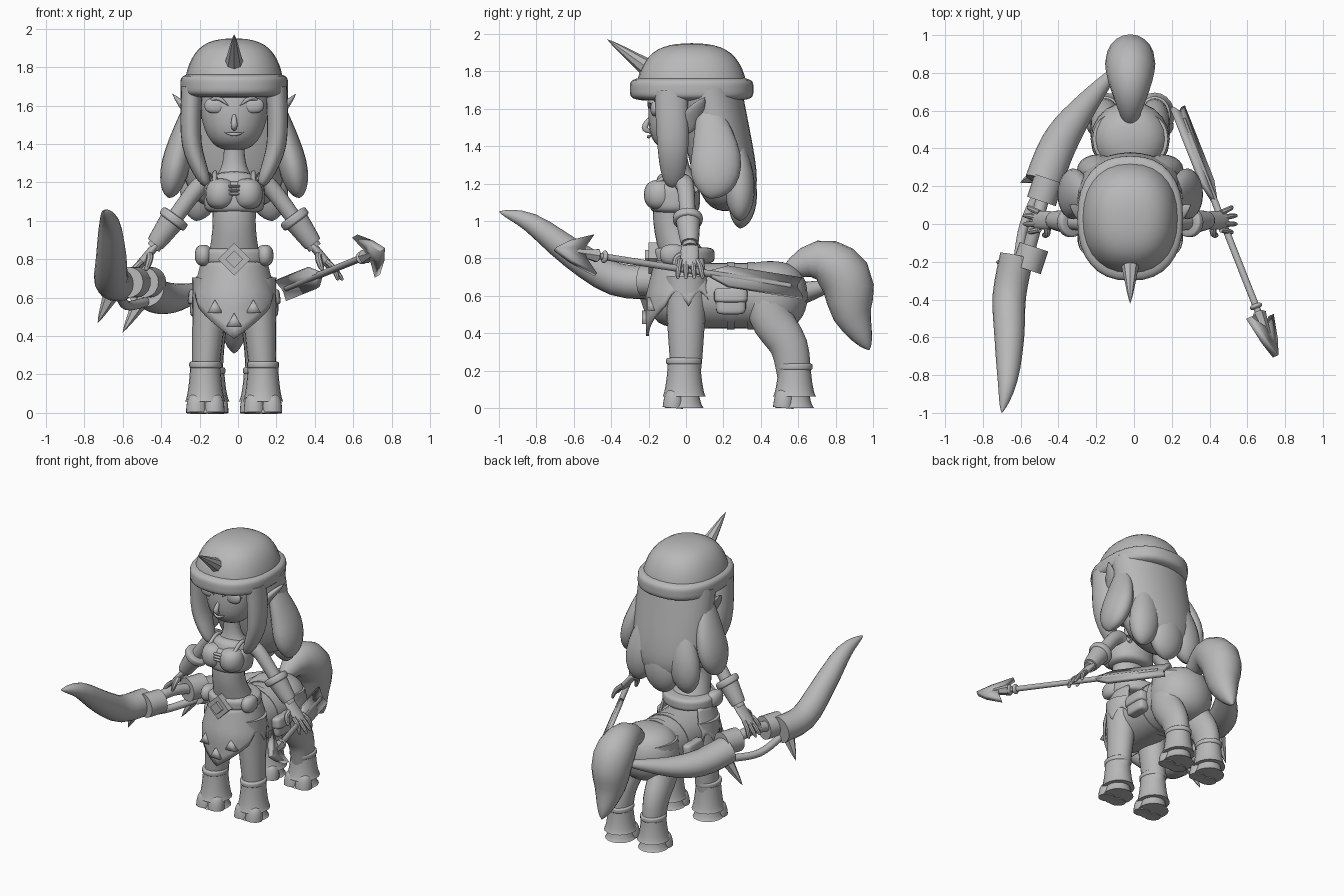
import bpy, math
from mathutils import Vector

if "Cube" in bpy.data.objects:
    bpy.data.objects.remove(bpy.data.objects["Cube"])

level = 0.48
gray = bpy.data.materials.new("plain gray")
gray.use_nodes = True
gray.diffuse_color = (level, level, level, 1)
gray.node_tree.nodes["Principled BSDF"].inputs["Base Color"].default_value = gray.diffuse_color
AXIS = Vector((-.02, 0, 0))
SIDEWAYS, BACK, UP = Vector((1, 0, 0)), Vector((0, 1, 0)), Vector((0, 0, 1))
made = []


# Radius rules along a path, from start to end
def straight(t): return 1
def taper(t): return 1 - t / 3
def cone(t): return 1 - t
def claw(t): return 1 - t ** 3
def dome(t): return math.sqrt(claw(t))
def crown(t): return math.sqrt(1 - t ** 2.4)
def bowl(t): return math.sqrt(1 - t ** 5)
def ball(t): return 2 * math.sqrt(t * (1 - t))
def lip(t): return (1 - (2 * t - 1) ** 4) ** .25
def spindle(t): return math.sin(math.pi * t)
def plume(t): return abs(spindle(t)) ** .85
def leaf(t): return abs(spindle(t ** 1.3)) ** .7
def bell(t): return (3 + t * t) / 4
def trumpet(t): return (2 + 3 * t ** 4) / 5
def hourglass(t): return (1 - .3 * spindle(t)) * math.sqrt(1 - t ** 12)


def add(name, verts, faces):
    mesh = bpy.data.meshes.new(name)
    mesh.from_pydata([Vector(v) + AXIS for v in verts], [], faces)
    mesh.materials.append(gray)
    ob = bpy.data.objects.new(name, mesh)
    bpy.context.collection.objects.link(ob)
    made.append(ob)
    return ob


def along(path, t):
    """Point on a smooth curve through the path points."""
    last = len(path) - 1
    i = min(int(t * last), last - 1)
    u = t * last - i
    a, b, c, d = (Vector(path[min(max(i + k, 0), last)]) for k in (-1, 0, 1, 2))
    return b + u / 2 * (c - a + u * (2 * a - 5 * b + 4 * c - d + u * (3 * (b - c) + d - a)))


def tube(name, path, radius, rule=straight, flat=1, ref=BACK, seg=20, square=1):
    """Sweep an ellipse along a path; flat scales its second radius."""
    rings = 18
    verts, faces = [], []
    for i in range(rings + 1):
        t = (1 - math.cos(math.pi * i / rings)) / 2
        heading = (along(path, min(t + .02, 1)) - along(path, max(t - .02, 0))).normalized()
        side = ref.cross(heading).normalized()
        rise = heading.cross(side)
        r = max(radius * rule(t), .002)
        for k in range(seg):
            a = math.tau * k / seg
            c, s = (math.copysign(abs(w) ** square, w) for w in (math.cos(a), math.sin(a)))
            verts.append(along(path, t) + side * c * r + rise * s * r * flat)
    for i in range(rings):
        for k in range(seg):
            a, b = i * seg + k, i * seg + (k + 1) % seg
            faces.append((a, b, b + seg, a + seg))
    end = rings * seg
    faces += [range(seg - 1, -1, -1), range(end, end + seg)]
    return add(name, verts, faces)


def pair(name, path, *args, **options):
    for side, s in (("left", 1), ("right", -1)):
        tube(f"{side}_{name}", [(s * x, y, z) for x, y, z in path], *args, **options)


def upright(name, y, low, high, *args, **options):
    return tube(name, [(0, y, low), (0, y, high)], *args, **options)


def blob(name, center, width, depth, height, build=pair):
    x, y, z = center
    build(name, [(x, y, z - height), (x, y, z + height)], width, ball, depth / width)


def plate(name, points, thickness):
    ob = add(name, points, [range(len(points))])
    mod = ob.modifiers.new("thickness", "SOLIDIFY")
    mod.thickness, mod.offset = thickness, 0


# Head and face
tube("head", [(0, 0, 1.75), (0, -.04, 1.55), (0, -.08, 1.37)], .185, dome, .95)
blob("eye", (.095, -.165, 1.6), .06, .025, .04)
pair("eyelid", [(.03, -.2, 1.6), (.09, -.19, 1.64), (.15, -.14, 1.6)], .012, spindle, ref=UP)
tube("nose", [(0, -.18, 1.57), (0, -.22, 1.5), (0, -.18, 1.47)], .017, spindle)
tube("mouth", [(-.05, -.18, 1.46), (0, -.2, 1.45), (.05, -.18, 1.46)], .009, spindle, ref=UP)
pair("ear", [(.2, 0, 1.46), (.23, .03, 1.55), (.32, .1, 1.66)], .025, spindle, 2)

# Cap, rolled brim and horn
upright("cap", .03, 1.68, 1.95, .26, crown, 1.15, seg=28, square=.88)
upright("cap_brim", .03, 1.64, 1.77, .28, lip, 1.18, seg=32, square=.85)
tube("horn", [(0, -.18, 1.8), (0, -.42, 1.97)], .06, cone, ref=UP, seg=8)

# Hair
tube("back_hair", [(0, .12, 1.7), (0, .19, 1.35), (0, .26, 1.06)], .28, bowl, .63, seg=28)
pair("front_lock", [(.22, -.08, 1.7), (.22, -.07, 1.4), (.14, -.07, 1.18)], .055, dome, 1.6)
pair("side_lock", [(.2, .1, 1.7), (.29, .16, 1.35), (.34, .13, 1.12)], .075, leaf, 1.8)
pair("rear_lock", [(.1, .22, 1.6), (.16, .28, 1.25), (.2, .29, 1)], .11, leaf, .75)
tube("middle_lock", [(0, .24, 1.6), (0, .3, 1.2), (0, .29, .96)], .13, leaf, .6)

# Upper body
tube("torso", [(0, 0, .75), (0, -.08, 1), (0, -.04, 1.25)], .16, hourglass, .85, seg=24)
tube("neck", [(0, -.05, 1.45), (0, -.03, 1.21)], .13, trumpet, .85)
blob("bust", (.07, -.14, 1.14), .08, .085, .08)
upright("bodice", -.06, 1.04, 1.21, .158, lip, .85, seg=24)
pair("shoulder_strap", [(.1, -.19, 1.18), (.1, -.06, 1.25), (.1, .06, 1.16)], .012, ref=UP)
for i in range(3):
    z = 1.14 + i / 50
    tube(f"bodice_clasp_{i + 1}", [(-.03, -.2, z), (.03, -.2, z)], .014, lip, .5, ref=UP)

# Arms, cuffs and open hands
pair("arm", [(.12, -.02, 1.2), (.2, 0, 1.16), (.42, .02, .86)], .055, taper)
pair("cuff", [(.31, .01, 1.02), (.41, .02, .88)], .07, taper)
pair("cuff_edge", [(.3, .01, 1.03), (.33, .01, .99)], .08, lip)
pair("palm", [(.4, .02, .88), (.51, .02, .75)], .022, lip, 2.2)
for i in range(4):
    y = (i - 1) * .03
    reach = .5 + .07 * spindle((i + 1) / 5)
    pair(f"finger_{i + 1}", [(.48, y, .79), (.52, y * 1.3, .75), (reach, y * 1.5, .69)],
         .015, bowl, seg=8)
pair("thumb", [(.44, 0, .83), (.44, -.05, .8), (.46, -.06, .74)], .018, bowl, seg=8)

# Horse body with straps and pouches
tube("horse_body", [(0, -.18, .6), (0, .62, .6)], .185, lip, .95, ref=UP, seg=28)
blob("rump", (0, .45, .6), .21, .2, .185, tube)
for name, y in (("girth_strap", .22), ("rump_strap", .33)):
    tube(name, [(0, y, .6), (0, y + .04, .6)], .19, straight, .95, ref=UP, seg=28)
pair("pouch", [(.19, .24, .5), (.19, .24, .62)], .04, lip, 2, square=.5)
pair("pouch_flap", [(.2, .24, .56), (.19, .24, .64)], .045, lip, 2, square=.5)

# Legs, boots and hooves
pair("front_leg", [(.12, 0, .7), (.15, 0, .2)], .1, taper, 1.2)
pair("hind_leg", [(.1, .45, .7), (.12, .45, .5), (.13, .55, .33), (.13, .58, .15)], .1, taper, 1.3)
for name, x, y, top in (("front", .15, -.01, .26), ("hind", .13, .58, .23)):
    pair(f"{name}_boot", [(x, y, top), (x, y, .06)], .105, bell, 1.1)
    pair(f"{name}_boot_rim", [(x, y, top - .03), (x, y, top + .01)], .084, lip, 1.15)
    pair(f"{name}_hoof", [(x, y, .09), (x, y, 0)], .1, bell, 1.05)
    for toe, shift in (("inner", -.045), ("outer", .045)):
        pair(f"{name}_{toe}_toe", [(x + shift, y - .06, 0), (x + shift, y - .05, .1)], .055, dome)

# Tail
tube("tail", [(0, .5, .71), (0, .7, .79), (0, .85, .7), (0, .89, .5), (0, .98, .31)],
     .14, plume, .95, SIDEWAYS)

# Belt, buckle and side purses
upright("belt", -.01, .77, .86, .18, lip, .9, seg=28)
for name, r, y in (("buckle", .085, -.2), ("buckle_gem", .045, -.22)):
    tube(name, [(0, -.1, .8), (0, y, .8)], r, ref=UP, seg=4)
blob("belt_purse", (.16, -.07, .82), .045, .07, .055)

# Pointed apron wrapped around the front
columns, rows = 48, 8
span = math.radians(125)
verts, faces = [], []
for i in range(columns + 1):
    angle = span * (2 * i / columns - 1)
    turn = abs(angle)
    hem = .385 + .16 * turn if turn < 1 else .54 + abs(math.sin(5 * (turn - 1))) / 12
    for j in range(rows + 1):
        z = .8 + (hem - .8) * j / rows
        flare = min((.8 - z) / 4, .05)
        verts.append(((.17 + flare) * math.sin(angle), -(.165 + flare) * math.cos(angle), z))
        if i and j:
            b = i * (rows + 1) + j
            a = b - rows - 1
            faces.append((a - 1, a, b, b - 1))
apron = add("apron", verts, faces)
apron.modifiers.new("thickness", "SOLIDIFY").thickness = .016
for name, x, y, z in (("left", .1, -.18, .55), ("right", -.1, -.18, .55), ("middle", 0, -.21, .48)):
    plate(f"{name}_apron_stud", [(x - .04, y, z - .03), (x + .04, y, z - .03), (x, y, z + .04)], .05)

# Bow: two horn limbs, grip, collars, guard and spikes
tube("front_bow_limb", [(-.6, -.17, .67), (-.64, -.38, .69), (-.64, -.6, .82),
                        (-.65, -.83, .99), (-.68, -1, 1.05)], .09, claw, ref=UP)
tube("rear_bow_limb", [(-.46, .22, .64), (-.38, .42, .6), (-.26, .6, .61), (-.05, .85, .68)],
     .1, claw, .9, ref=UP)
tube("bow_grip", [(-.56, -.22, .68), (-.5, 0, .71), (-.44, .22, .66)], .035, ref=UP)
for name, x, y in (("front", -.53, -.18), ("rear", -.45, .18)):
    tube(f"{name}_bow_collar", [(x - .02, y - .06, .68), (x + .02, y + .06, .68)], .08, ref=UP)
tube("bow_guard", [(-.6, -.25, .63), (-.56, 0, .56), (-.45, .24, .58)], .025, ref=UP)
tube("front_bow_spike", [(-.62, -.22, .66), (-.71, -.2, .47)], .06, cone, seg=6)
tube("rear_bow_spike", [(-.46, .27, .63), (-.58, .22, .42)], .06, cone, seg=6)

# Arrow: shaft, bindings, barbed head and fletching on a slanted plane
tail, tip = Vector((.25, .62, .64)), Vector((.77, -.7, .85))
heading = tip - tail
lift = heading.cross(UP - SIDEWAYS * .6).cross(heading).normalized()


def arrow_tube(name, start, end, *args, **options):
    tube(name, [tail.lerp(tip, start), tail.lerp(tip, end)], *args, ref=UP, **options)


def arrow_plate(name, outline, thickness):
    full = outline + [(t, -h) for t, h in reversed(outline)]
    plate(name, [tail.lerp(tip, t) + lift * h for t, h in full], thickness)


arrow_tube("arrow_shaft", .05, .9, .018)
for name, start in (("rear", .79), ("front", .82)):
    arrow_tube(f"{name}_arrow_binding", start, start + .02, .034, ball)
arrow_tube("arrow_head_ridge", .83, 1, .04, cone, seg=6)
arrow_plate("arrow_head", [(1, .002), (.94, .06), (.84, .12), (.88, .03)], .035)
arrow_plate("arrow_fletching", [(.02, .01), (0, .06), (.3, .06), (.38, .01)], .025)

# Smooth shading with crisp edges
bpy.ops.object.select_all(action="DESELECT")
for ob in made:
    ob.select_set(True)
bpy.context.view_layer.objects.active = made[0]
bpy.ops.object.shade_smooth_by_angle(angle=math.radians(42))
